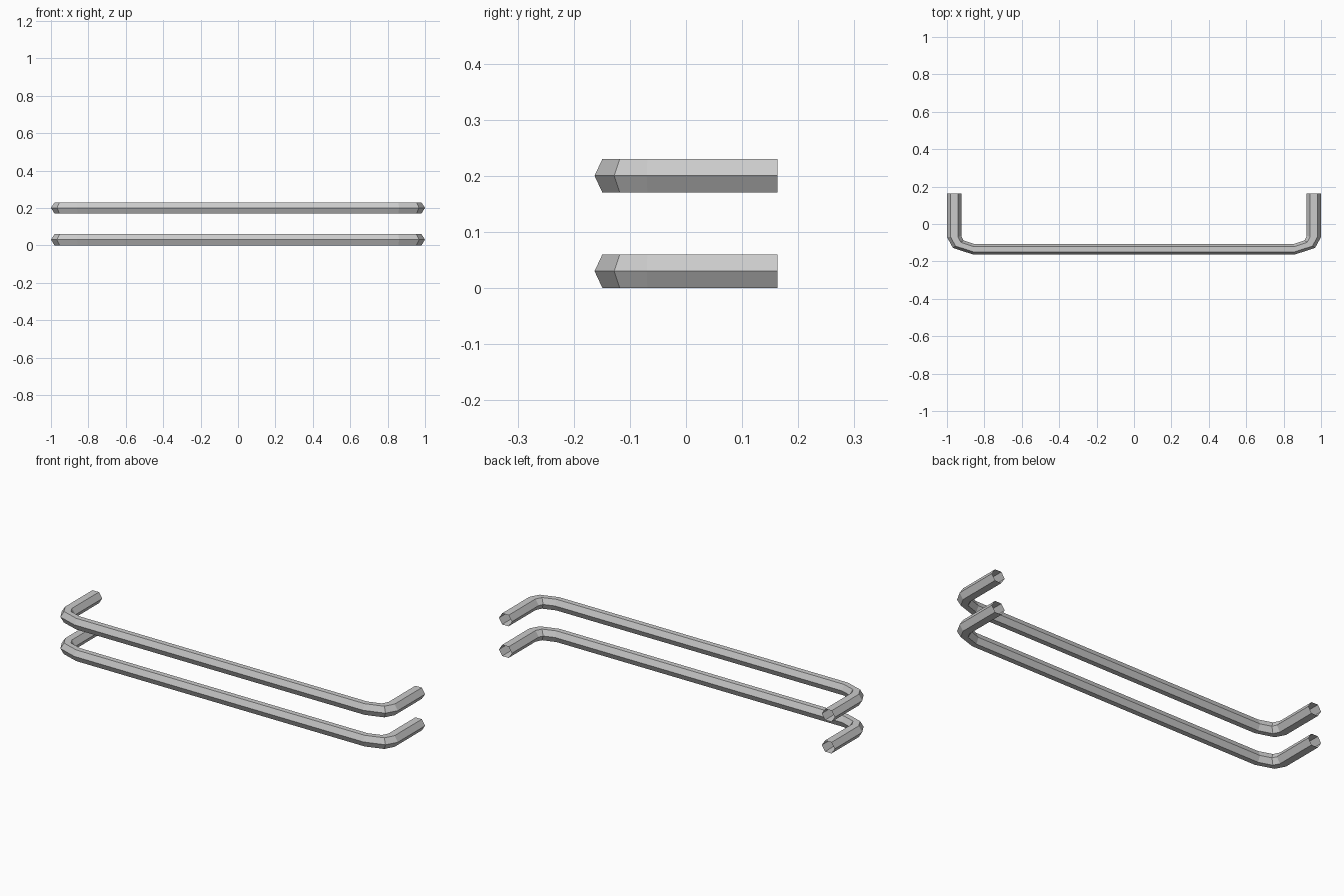
import bpy, bmesh
from mathutils import Vector

if "Cube" in bpy.data.objects:
    bpy.data.objects.remove(bpy.data.objects["Cube"])

# Plan-view stations of the right half: (outer edge, inner edge) of the tube
HALF = [((0.86, -0.163), (0.855, -0.107)),
        ((0.968, -0.128), (0.912, -0.088)),
        ((1.0, -0.07), (0.923, -0.065)),
        ((1.0, 0.163), (0.923, 0.163))]
HEIGHT = 0.06


def section(outer, inner, z):
    """Six-sided cross-section with points facing out and in."""
    o, i = Vector((*outer, z + HEIGHT / 2)), Vector((*inner, z + HEIGHT / 2))
    a, b = o.lerp(i, 0.25), o.lerp(i, 0.75)
    up = Vector((0, 0, HEIGHT / 2))
    return [o, a + up, b + up, i, b - up, a - up]


def make_rail(name, z):
    mirrored = [tuple((-x, y) for x, y in s) for s in reversed(HALF)]
    bm = bmesh.new()
    rings = [[bm.verts.new(p) for p in section(o, i, z)] for o, i in mirrored + HALF]
    for r, s in zip(rings, rings[1:]):
        for k in range(6):
            n = (k + 1) % 6
            bm.faces.new((r[k], s[k], s[n], r[n]))
    bmesh.ops.recalc_face_normals(bm, faces=bm.faces)
    mesh = bpy.data.meshes.new(name)
    bm.to_mesh(mesh)
    bm.free()
    bpy.context.collection.objects.link(bpy.data.objects.new(name, mesh))


# Two bent tubes with open ends
make_rail("lower_rail", 0.0)
make_rail("upper_rail", 0.17)
